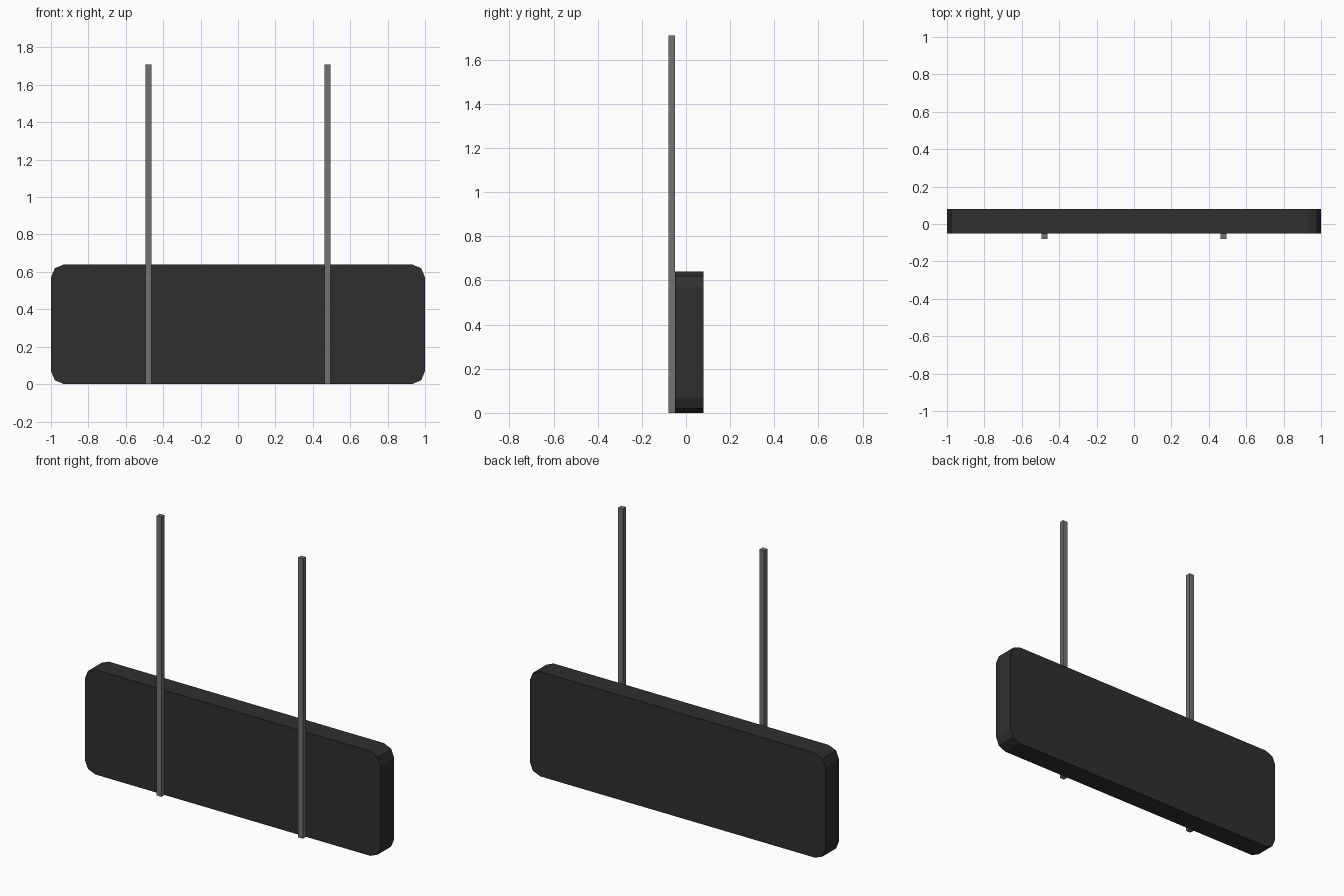
import bpy
import bmesh

cube = bpy.data.objects.get("Cube")
if cube:
    bpy.data.objects.remove(cube, do_unlink=True)


def make_material(name, value):
    mat = bpy.data.materials.new(name)
    mat.use_nodes = True
    colour = (value, value, value, 1)
    mat.diffuse_color = colour
    mat.node_tree.nodes["Principled BSDF"].inputs["Base Color"].default_value = colour
    return mat


def box(name, low, high, mat, corner=0):
    """Box between two corners; corner rounds the edges running along y."""
    bm = bmesh.new()
    bmesh.ops.create_cube(bm, size=1)
    for v in bm.verts:
        v.co = [(a + b) / 2 + c * (b - a) for a, b, c in zip(low, high, v.co)]
    if corner:
        edges = [e for e in bm.edges
                 if abs(e.verts[0].co.y - e.verts[1].co.y) > 0.01]
        bmesh.ops.bevel(bm, geom=edges, offset=corner, segments=2,
                        profile=0.5, affect='EDGES')
    bmesh.ops.recalc_face_normals(bm, faces=bm.faces)
    mesh = bpy.data.meshes.new(name)
    bm.to_mesh(mesh)
    bm.free()
    mesh.materials.append(mat)
    obj = bpy.data.objects.new(name, mesh)
    bpy.context.collection.objects.link(obj)
    return obj


black = make_material("panel black", 0.028)
grey = make_material("pole grey", 0.17)

# Hanging panel with rounded corners
box("sign_panel", (-1, -0.05, 0), (1, 0.08, 0.64), black, corner=0.07)

# Two square poles fixed to the front of the panel
for side, x in (("left", 0.478), ("right", -0.478)):
    box(side + "_pole", (x - 0.016, -0.08, 0), (x + 0.016, -0.05, 1.71), grey)
